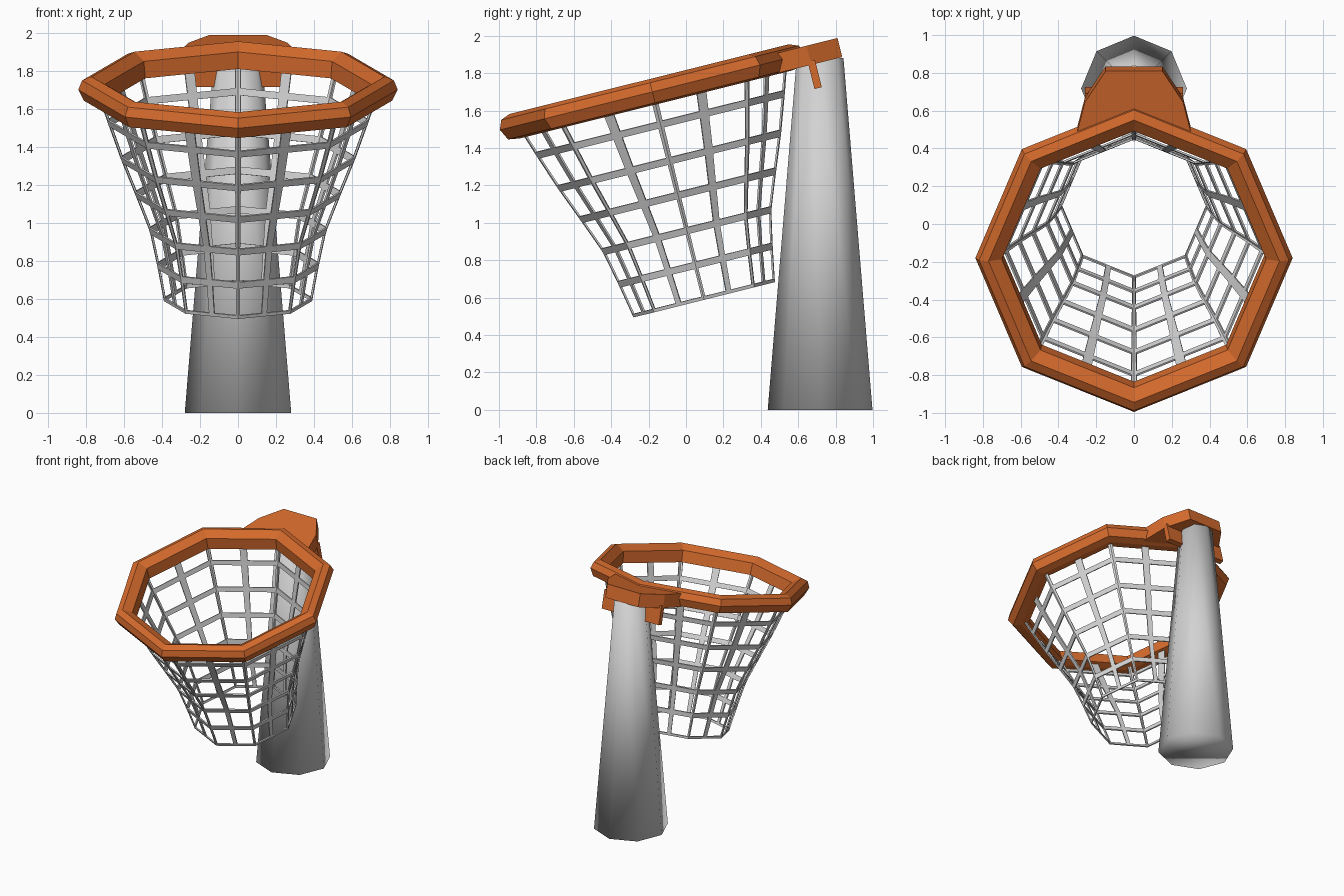
import bpy
import bmesh
from math import sin, cos, pi, radians
from mathutils import Matrix, Vector

cube = bpy.data.objects.get("Cube")
if cube:
    bpy.data.objects.remove(cube, do_unlink=True)


def material(name, rgb):
    m = bpy.data.materials.new(name)
    m.use_nodes = True
    m.diffuse_color = (*rgb, 1)
    m.node_tree.nodes["Principled BSDF"].inputs["Base Color"].default_value = (*rgb, 1)
    return m


ORANGE = material("orange paint", (0.66, 0.145, 0.026))
GREY = material("light grey", (0.65, 0.65, 0.65))

SIDES = 8
# Frame of the tilted hoop: origin at the ring centre, rim tipped down at the front
TILT = Matrix.Translation((0, -0.18, 1.70)) @ Matrix.Rotation(radians(14), 4, 'X')


def corner(i, r, h):
    a = 2 * pi * i / SIDES - pi / 2
    return Vector((r * cos(a), r * sin(a), h))


def finish(name, bm, mat, matrix=Matrix()):
    bmesh.ops.recalc_face_normals(bm, faces=bm.faces)
    bm.transform(matrix)
    mesh = bpy.data.meshes.new(name)
    bm.to_mesh(mesh)
    bm.free()
    mesh.materials.append(mat)
    ob = bpy.data.objects.new(name, mesh)
    bpy.context.collection.objects.link(ob)
    return ob


# Rim: bevelled section swept round the octagon
section = [(0.84, 0), (0.82, 0.05), (0.77, 0.07), (0.70, 0.03),
           (0.69, -0.06), (0.75, -0.07), (0.81, -0.06)]
bm = bmesh.new()
loops = [[bm.verts.new(corner(i, r, h)) for r, h in section] for i in range(SIDES)]
n = len(section)
for i in range(SIDES):
    a, b = loops[i], loops[(i + 1) % SIDES]
    for j in range(n):
        k = (j + 1) % n
        bm.faces.new((a[j], b[j], b[k], a[k]))
finish("rim", bm, ORANGE, TILT)

# Mounting plate: mirrored outline, extruded
half = [(0.30, 0.66), (0.30, 0.70), (0.26, 0.86), (0.15, 1.03)]
outline = [(0, 0.76)] + half + [(-x, y) for x, y in reversed(half)]
bm = bmesh.new()
base = bm.faces.new([bm.verts.new((x, y, -0.065)) for x, y in outline])
ext = bmesh.ops.extrude_face_region(bm, geom=[base])
top = [v for v in ext["geom"] if isinstance(v, bmesh.types.BMVert)]
bmesh.ops.translate(bm, verts=top, vec=(0, 0, 0.105))
finish("mounting_plate", bm, ORANGE, TILT)

# Clips hanging below the plate on both sides of the pole
for side, name in ((1, "left_clip"), (-1, "right_clip")):
    bm = bmesh.new()
    bmesh.ops.create_cube(bm, size=1)
    bm.transform(Matrix.Translation((side * 0.18, 0.865, -0.12))
                 @ Matrix.Diagonal((0.16, 0.04, 0.15, 1)))
    finish(name, bm, ORANGE, TILT)

# Pole: tapered octagon, smooth all over
bm = bmesh.new()
bmesh.ops.create_cone(bm, cap_ends=True, segments=SIDES,
                      radius1=0.28, radius2=0.125, depth=1.88)
pole = finish("pole", bm, GREY, Matrix.Translation((0, 0.717, 0.94)))
for p in pole.data.polygons:
    p.use_smooth = True

# Net: octagonal grid in which only the strap cells are kept
knots = [(0.74, 0), (0.68, -0.18), (0.61, -0.38), (0.535, -0.57),
         (0.46, -0.765), (0.42, -0.955), (0.385, -1.145)]
straps = 0.018


def radius_at(h):
    for (r0, h0), (r1, h1) in zip(knots, knots[1:]):
        if h >= h1:
            return r0 + (r1 - r0) * (h0 - h) / (h0 - h1)
    return knots[-1][0]


rows = [-0.03]
for r, h in knots[1:-1]:
    rows += [h + straps, h - straps]
rows += [knots[-1][1] + straps, knots[-1][1]]
across = [0, 0.03, 0.45, 0.55, 0.97]
bm = bmesh.new()
grid = []
for h in rows:
    r = radius_at(h)
    grid.append([bm.verts.new(corner(i, r, h).lerp(corner(i + 1, r, h), f))
                 for i in range(SIDES) for f in across])
cols = len(grid[0])
for j in range(len(rows) - 1):
    for c in range(cols):
        if j % 2 == 1 or c % len(across) in (0, 2, 4):
            d = (c + 1) % cols
            bm.faces.new((grid[j][c], grid[j][d], grid[j + 1][d], grid[j + 1][c]))
bmesh.ops.delete(bm, geom=[v for v in bm.verts if not v.link_faces], context='VERTS')
net = finish("net", bm, GREY, TILT)
solid = net.modifiers.new("strap thickness", 'SOLIDIFY')
solid.thickness = 0.01
solid.offset = 0
